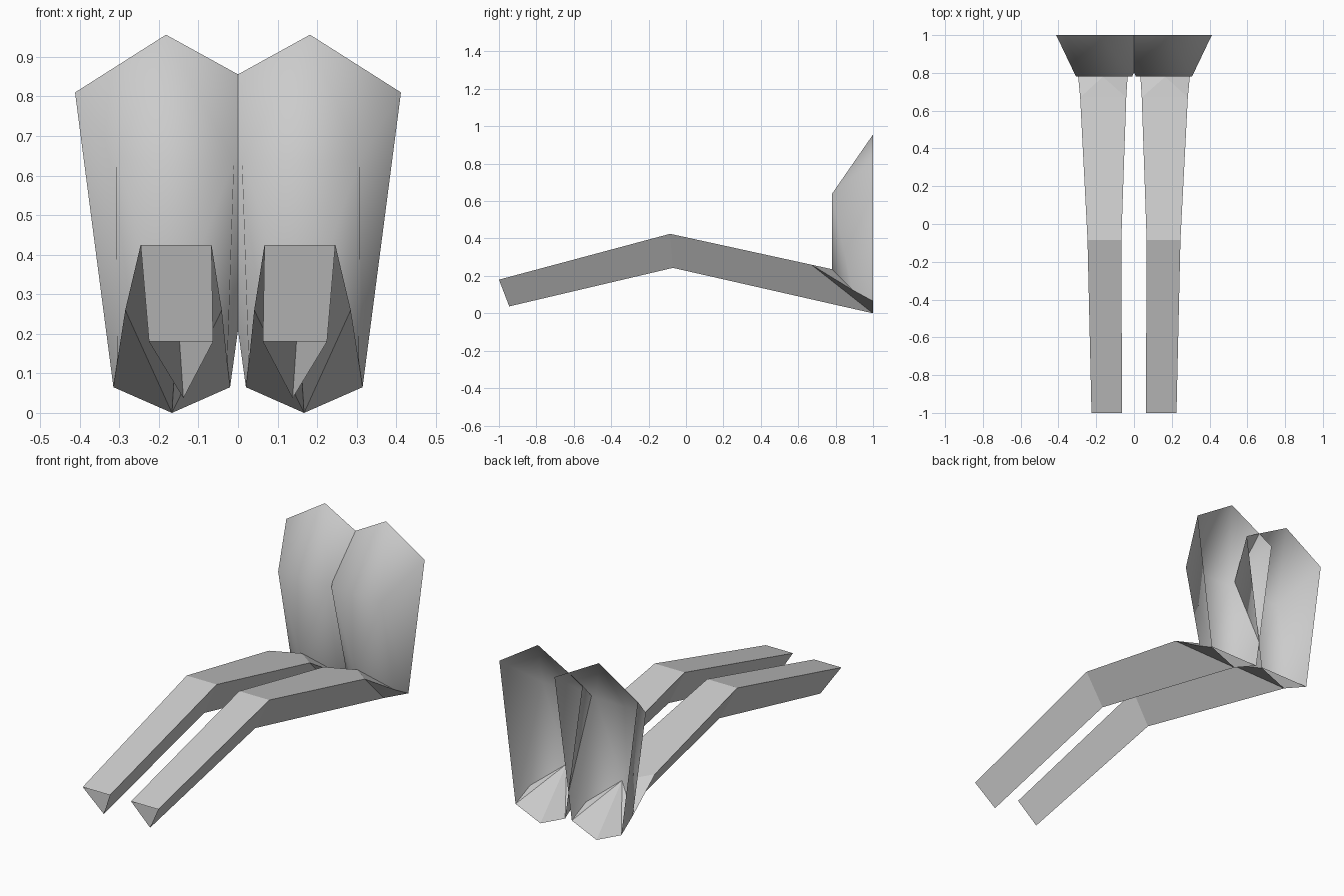
import bpy, bmesh, math

if "Cube" in bpy.data.objects:
    bpy.data.objects.remove(bpy.data.objects["Cube"])

grey = bpy.data.materials.new("plain grey")
grey.diffuse_color = (0.6, 0.6, 0.6, 1)
grey.use_nodes = True
grey.node_tree.nodes["Principled BSDF"].inputs["Base Color"].default_value = grey.diffuse_color


def build(name, verts, faces, smooth):
    """Make one right-hand part and mirror it across x = 0."""
    bm = bmesh.new()
    vs = {k: bm.verts.new(co) for k, co in verts.items()}
    for f in faces:
        bm.faces.new([vs[k] for k in f.split()])
    bmesh.ops.recalc_face_normals(bm, faces=bm.faces)
    # the outside faces the front or up: flip if the averaged normal says otherwise
    probe = max(bm.faces, key=lambda f: f.calc_center_median().z)
    if probe.normal.z - probe.normal.y < 0:
        bmesh.ops.reverse_faces(bm, faces=bm.faces)
    for f in bm.faces:
        f.smooth = smooth
    me = bpy.data.meshes.new(name)
    bm.to_mesh(me)
    bm.free()
    me.materials.append(grey)
    ob = bpy.data.objects.new(name, me)
    bpy.context.collection.objects.link(ob)
    ob.modifiers.new("mirror", 'MIRROR').use_mirror_merge = False
    return ob


# points shared by the leg and the shell: keel and the lower rim
joint = {
    "keel": (0.165, 0.78, 0.236),
    "mid_o": (0.306, 0.89, 0.125), "mid_i": (0.027, 0.89, 0.125),
    "low_o": (0.315, 1.0, 0.065), "low_i": (0.02, 1.0, 0.065),
}

# bent leg: triangular section, open at the tip, floor of the shell at the back
leg = dict(joint)
leg.update({
    "tip_o": (0.225, -1, 0.18), "tip_i": (0.063, -1, 0.18), "tip_b": (0.138, -0.945, 0.037),
    "knee_o": (0.246, -0.085, 0.425), "knee_i": (0.067, -0.085, 0.425), "knee_b": (0.152, -0.07, 0.243),
    "hip_o": (0.285, 0.67, 0.26), "hip_i": (0.041, 0.67, 0.26),
    "low_b": (0.167, 1.0, 0.0),
})
build("bent_leg", leg, [
    "tip_o knee_o knee_i tip_i",
    "tip_o tip_b knee_b knee_o",
    "tip_i knee_i knee_b tip_b",
    "knee_o hip_o hip_i knee_i",
    "knee_o knee_b low_b hip_o",
    "hip_o low_b low_o mid_o",
    "knee_i hip_i low_b knee_b",
    "hip_i mid_i low_i low_b",
    "hip_o keel hip_i",
    "hip_o mid_o keel",
    "hip_i keel mid_i",
    "mid_o low_o keel",
    "mid_i keel low_i",
    "low_o low_b keel",
    "low_b low_i keel",
], False)

# upright back shell: hollow and open to the rear, crossing its twin in the middle
shell = dict(joint)
shell.update({
    "front_o": (0.307, 0.78, 0.638), "front_i": (0.01, 0.78, 0.638),
    "rim_o": (0.412, 1.0, 0.81), "rim_i": (-0.083, 1.0, 0.81),
    "peak": (0.182, 1.0, 0.956),
})
build("back_shell", shell, [
    "front_o keel front_i",
    "front_o mid_o keel",
    "front_i keel mid_i",
    "front_o rim_o low_o mid_o",
    "front_i mid_i low_i rim_i",
    "front_o peak rim_o",
    "front_o front_i peak",
    "front_i rim_i peak",
], True)
